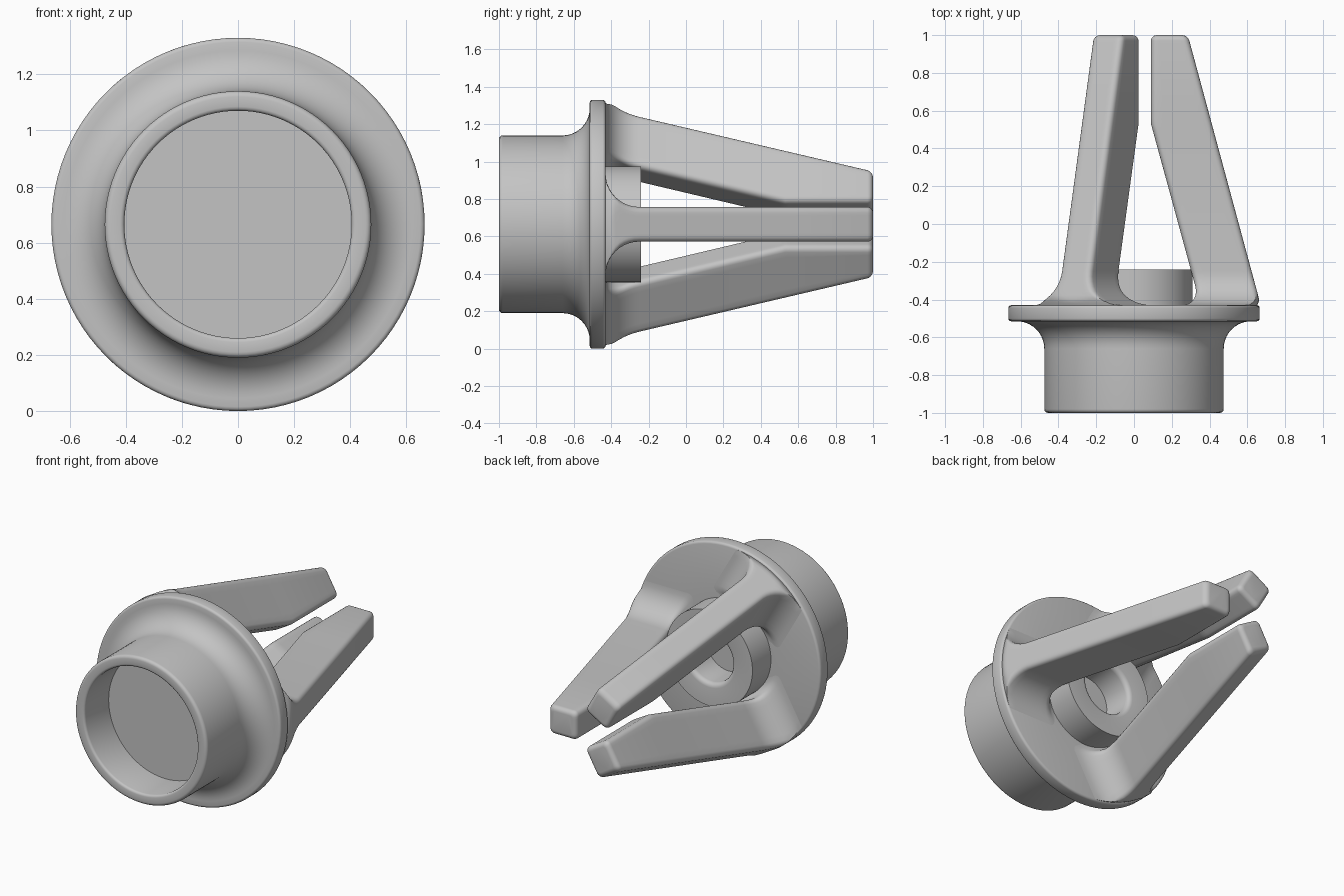
import bpy, bmesh, math
from mathutils import Vector, Matrix

cube = bpy.data.objects.get("Cube")
if cube:
    bpy.data.objects.remove(cube)

R = 0.665          # flange radius, also height of the axis
FLANGE = -0.43     # rear face of the flange
HALF = 0.0925      # half width of a prong
FILLET = 0.18

grey = bpy.data.materials.new("plain grey")
grey.use_nodes = True
grey.diffuse_color = (0.55, 0.55, 0.55, 1)
grey.node_tree.nodes["Principled BSDF"].inputs["Base Color"].default_value = grey.diffuse_color


def arc(cx, cy, r, a0, a1, n):
    angles = [math.radians(a0 + (a1 - a0) * i / n) for i in range(n + 1)]
    return [(cx + r * math.cos(a), cy + r * math.sin(a)) for a in angles]


def finish(bm, name, angle=35):
    bmesh.ops.recalc_face_normals(bm, faces=bm.faces)
    mesh = bpy.data.meshes.new(name)
    bm.to_mesh(mesh)
    bm.free()
    mesh.materials.append(grey)
    obj = bpy.data.objects.new(name, mesh)
    bpy.context.collection.objects.link(obj)
    obj.location.z = R
    bpy.ops.object.select_all(action="DESELECT")
    obj.select_set(True)
    bpy.context.view_layer.objects.active = obj
    bpy.ops.object.shade_smooth_by_angle(angle=math.radians(angle))
    return obj


# Socket, flange and rear boss as one turned profile (radius, y)
profile = [(0, -0.75), (0.405, -0.75)]
profile += arc(0.42, -0.985, 0.015, 180, 270, 3)
profile += arc(0.455, -0.98, 0.02, 270, 360, 4)
profile += arc(0.62, -0.66, 0.145, 180, 90, 10)
profile += arc(R - 0.015, -0.5, 0.015, 270, 360, 3)
profile += arc(R - 0.015, FLANGE - 0.015, 0.015, 0, 90, 3)
profile += [(0.31, FLANGE), (0.31, -0.24)]
profile += arc(0.19, -0.27, 0.03, 90, 180, 4)
profile += [(0.16, -0.44), (0, -0.44)]
bm = bmesh.new()
verts = [bm.verts.new((r, y, 0)) for r, y in profile]
edges = [bm.edges.new(pair) for pair in zip(verts, verts[1:])]
bmesh.ops.spin(bm, geom=verts + edges, cent=(0, 0, 0), axis=(0, 1, 0),
               angle=math.tau, steps=96)
bmesh.ops.remove_doubles(bm, verts=bm.verts, dist=0.0005)
finish(bm, "flanged_socket")


def flare(d, r):
    """Extra width of a concave fillet at distance d from its foot."""
    return r - math.sqrt(r * r - (r - d) ** 2) if d < r else 0


def section(y, inset):
    """Rounded rectangle across a prong, trimmed to the flange radius."""
    d = max(y - FLANGE, 0)
    outer = 0.285 + 0.27 * (1 - y) - inset
    inner = max(0.09, 0.09 + 0.273 * (0.53 - y)) - flare(d, 0.1) + inset
    w = HALF + flare(d, FILLET) - inset
    c = 0.03 - inset * 0.6
    loop = []
    for x, z, a in ((outer - c, w - c, 0), (inner + c, w - c, 90),
                    (inner + c, c - w, 180), (outer - c, c - w, 270)):
        loop += arc(x, z, c, a, a + 90, 4)
    # Even points along each side let the trimmed foot follow the rim
    dense = []
    for i, p in enumerate(loop):
        q = loop[(i + 1) % len(loop)]
        n = 8 if i % 5 == 4 else 1
        dense += [Vector(p).lerp(Vector(q), k / n) for k in range(n)]
    limit = R - 0.012 * max(0, 1 - d / 0.03)
    return [Vector((p.x, y, p.y)) * 1 if p.length <= limit else
            Vector((p.x * limit / p.length, y, p.y * limit / p.length)) for p in dense]


def prong(name, angle):
    stations = [(FLANGE - 0.01, 0)]
    stations += [(FLANGE + FILLET * (1 - math.cos(math.radians(a))), 0) for a in range(0, 91, 9)]
    stations += [(0.5, 0), (0.53, 0), (0.56, 0)]
    stations += [(y, 0.03 - x) for x, y in arc(0, 0.97, 0.03, 0, 90, 5)]
    bm = bmesh.new()
    rings = [[bm.verts.new(p) for p in section(*s)] for s in stations]
    for a, b in zip(rings, rings[1:]):
        for i in range(len(a)):
            j = (i + 1) % len(a)
            bm.faces.new((a[i], a[j], b[j], b[i]))
    bm.faces.new(rings[0])
    bm.faces.new(rings[-1])
    bmesh.ops.rotate(bm, verts=bm.verts, cent=(0, 0, 0),
                     matrix=Matrix.Rotation(angle, 3, "Y"))
    finish(bm, name, 40)


# Three prongs evenly spaced round the axis
for i, name in enumerate(("left_prong", "lower_prong", "upper_prong")):
    prong(name, i * math.tau / 3)
